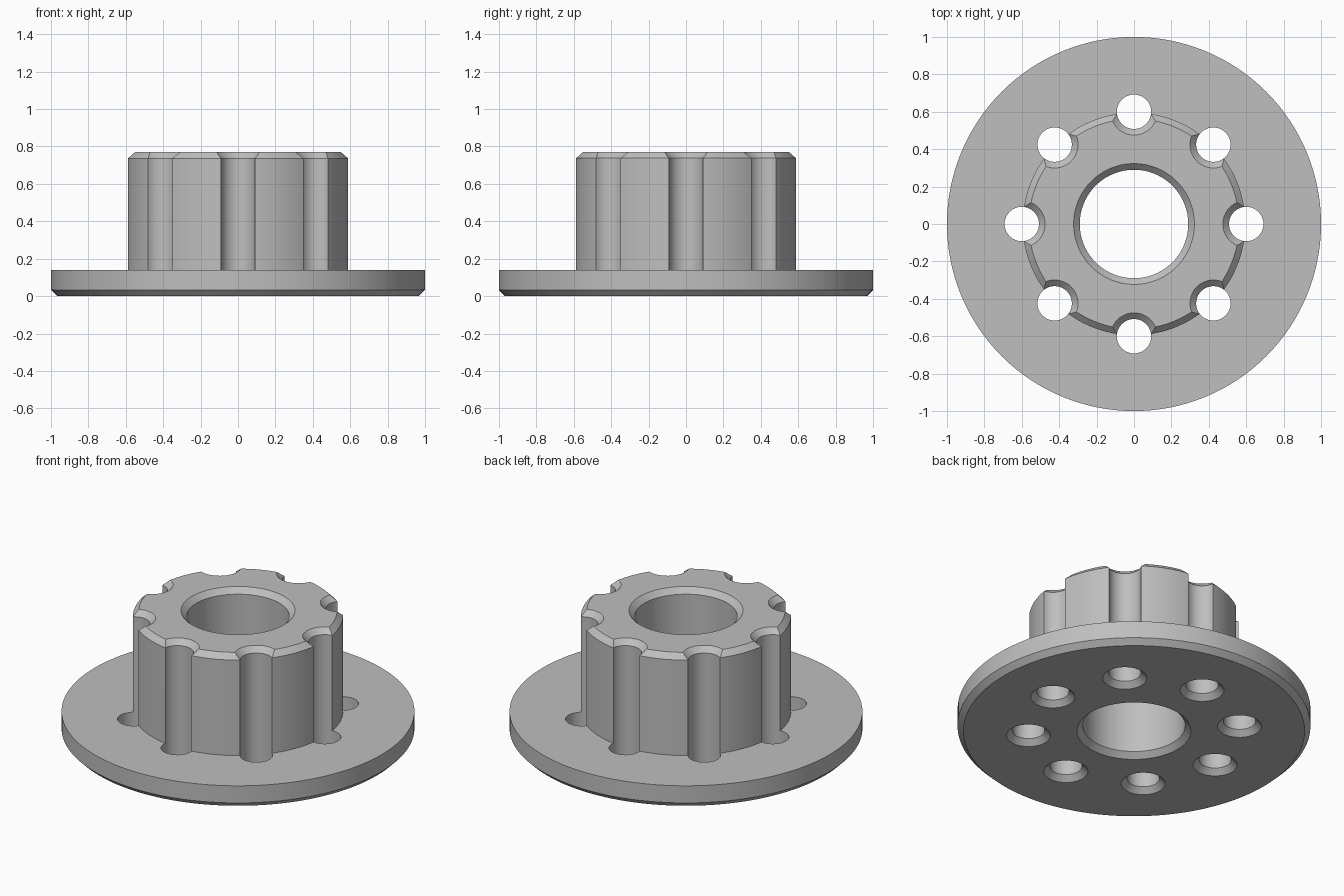
import bpy, bmesh
from math import cos, sin, pi

cube = bpy.data.objects.get("Cube")
if cube:
    bpy.data.objects.remove(cube, do_unlink=True)

# Single plain grey material
grey = bpy.data.materials.new("plain_grey")
grey.use_nodes = True
colour = (0.52, 0.52, 0.52, 1)
grey.diffuse_color = colour
grey.node_tree.nodes["Principled BSDF"].inputs["Base Color"].default_value = colour


def lathe(bm, profile, segments, cx=0, cy=0, closed=True):
    """Revolve (radius, z) points about a vertical axis; cap the ends if open."""
    rings = []
    for i in range(segments):
        a = 2 * pi * i / segments
        rings.append([bm.verts.new((cx + r * cos(a), cy + r * sin(a), z))
                      for r, z in profile])
    n = len(profile)
    for i in range(segments):
        p, q = rings[i], rings[(i + 1) % segments]
        for j in range(n if closed else n - 1):
            k = (j + 1) % n
            bm.faces.new((p[j], q[j], q[k], p[k]))
    if not closed:
        bm.faces.new([ring[0] for ring in rings])
        bm.faces.new([ring[-1] for ring in rings])


def make_object(name, bm):
    bmesh.ops.recalc_face_normals(bm, faces=bm.faces)
    mesh = bpy.data.meshes.new(name)
    bm.to_mesh(mesh)
    bm.free()
    mesh.materials.append(grey)
    obj = bpy.data.objects.new(name, mesh)
    bpy.context.collection.objects.link(obj)
    return obj


# Flange, boss and chamfered bore in one turned section
bevel = 0.033
height, flange_top = 0.77, 0.14
bore, boss = 0.29, 0.595
section = [
    (bore + bevel, 0), (1 - bevel, 0), (1, bevel), (1, flange_top),
    (boss, flange_top), (boss, height - bevel), (boss - bevel, height),
    (bore + bevel, height), (bore, height - bevel), (bore, bevel),
]
bm = bmesh.new()
lathe(bm, section, 128)
hub = make_object("flanged_hub", bm)

# Ring of eight drills, flared at both ends, cutting the flutes and holes
drill, flare, over = 0.092, 0.033, 0.02
drill_section = [
    (drill + flare + over, -over), (drill, flare),
    (drill, height - flare), (drill + flare + over, height + over),
]
bm = bmesh.new()
for i in range(8):
    a = i * pi / 4
    lathe(bm, drill_section, 48, 0.6 * cos(a), 0.6 * sin(a), closed=False)
cutter = make_object("flute_cutter", bm)
cutter.hide_render = True

cut = hub.modifiers.new("flutes", 'BOOLEAN')
cut.operation = 'DIFFERENCE'
cut.solver = 'EXACT'
cut.object = cutter

bpy.ops.object.select_all(action='DESELECT')
hub.select_set(True)
bpy.context.view_layer.objects.active = hub
bpy.ops.object.modifier_apply(modifier=cut.name)
bpy.data.objects.remove(cutter, do_unlink=True)

# Smooth curved walls, crisp chamfer edges
bpy.ops.object.shade_smooth_by_angle(angle=pi / 7)
